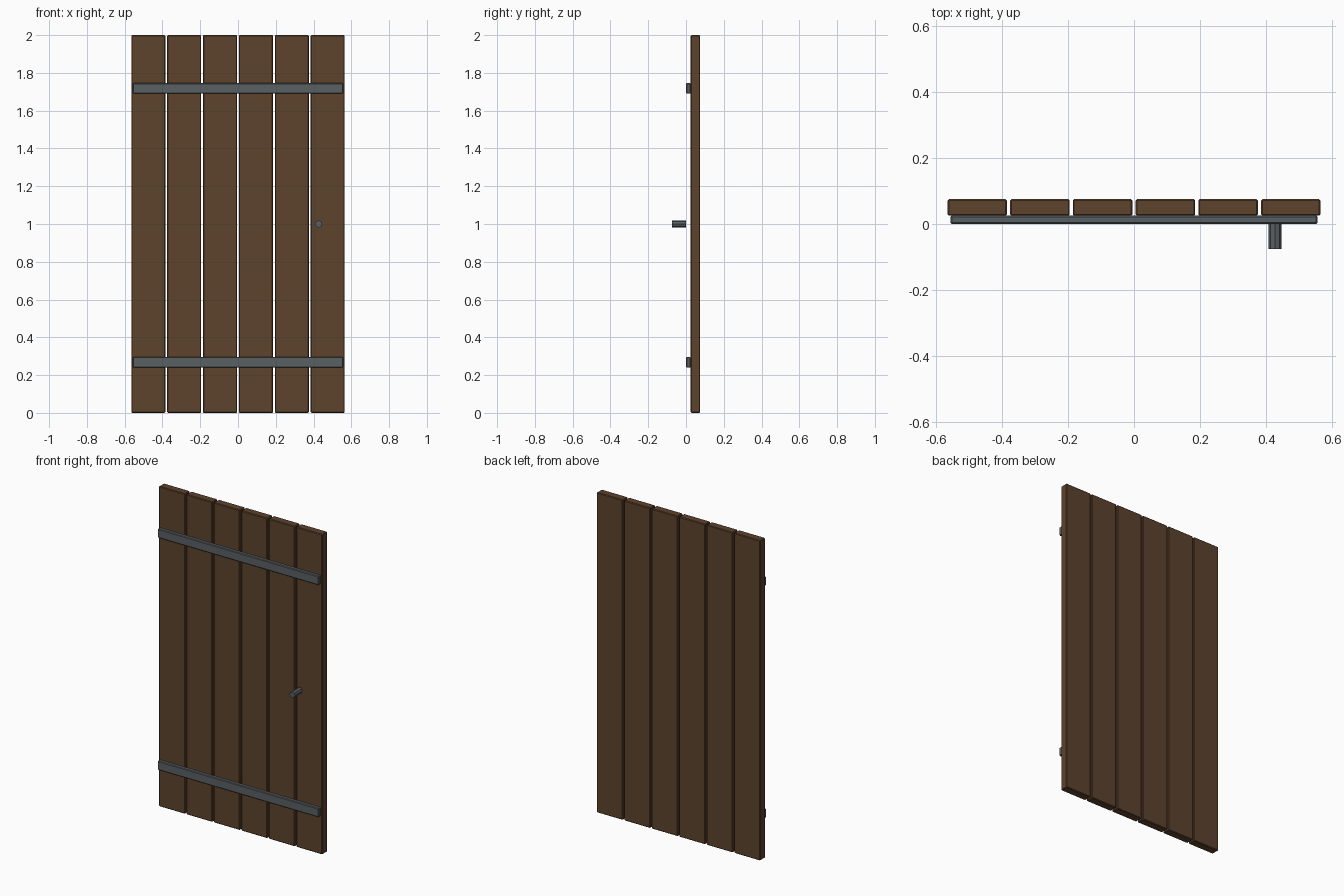
import bpy
import math

if "Cube" in bpy.data.objects:
    bpy.data.objects.remove(bpy.data.objects["Cube"])


def material(name, color):
    m = bpy.data.materials.new(name)
    m.diffuse_color = (*color, 1)
    m.use_nodes = True
    m.node_tree.nodes["Principled BSDF"].inputs["Base Color"].default_value = m.diffuse_color
    return m


wood = material("dark_wood", (0.11, 0.056, 0.027))
iron = material("iron", (0.10, 0.115, 0.125))


def box(name, center, size, bevel, mat):
    bpy.ops.mesh.primitive_cube_add(size=1, location=center)
    ob = bpy.context.object
    ob.name = name
    ob.scale = size
    bpy.ops.object.transform_apply(location=False, rotation=False, scale=True)
    mod = ob.modifiers.new("edge_bevel", 'BEVEL')
    mod.width = bevel
    mod.segments = 1
    ob.data.materials.append(mat)
    return ob


# Six vertical planks with narrow gaps
PITCH, WIDTH = 0.19, 0.18
for i in range(6):
    box(f"plank_{i + 1}", ((i - 2.5) * PITCH, 0.05, 1.0),
        (WIDTH, 0.05, 2.0), 0.004, wood)

# Two iron straps across the front
for name, z in (("lower_strap", 0.268), ("upper_strap", 1.718)):
    box(name, (0, 0.0125, z), (1.112, 0.025, 0.056), 0.004, iron)

# Handle peg sticking out of the front
bpy.ops.mesh.primitive_cylinder_add(vertices=8, radius=0.019, depth=0.075,
                                    location=(0.427, -0.0375, 1.0),
                                    rotation=(math.pi / 2, 0, 0))
handle = bpy.context.object
handle.name = "handle"
handle.data.materials.append(iron)
